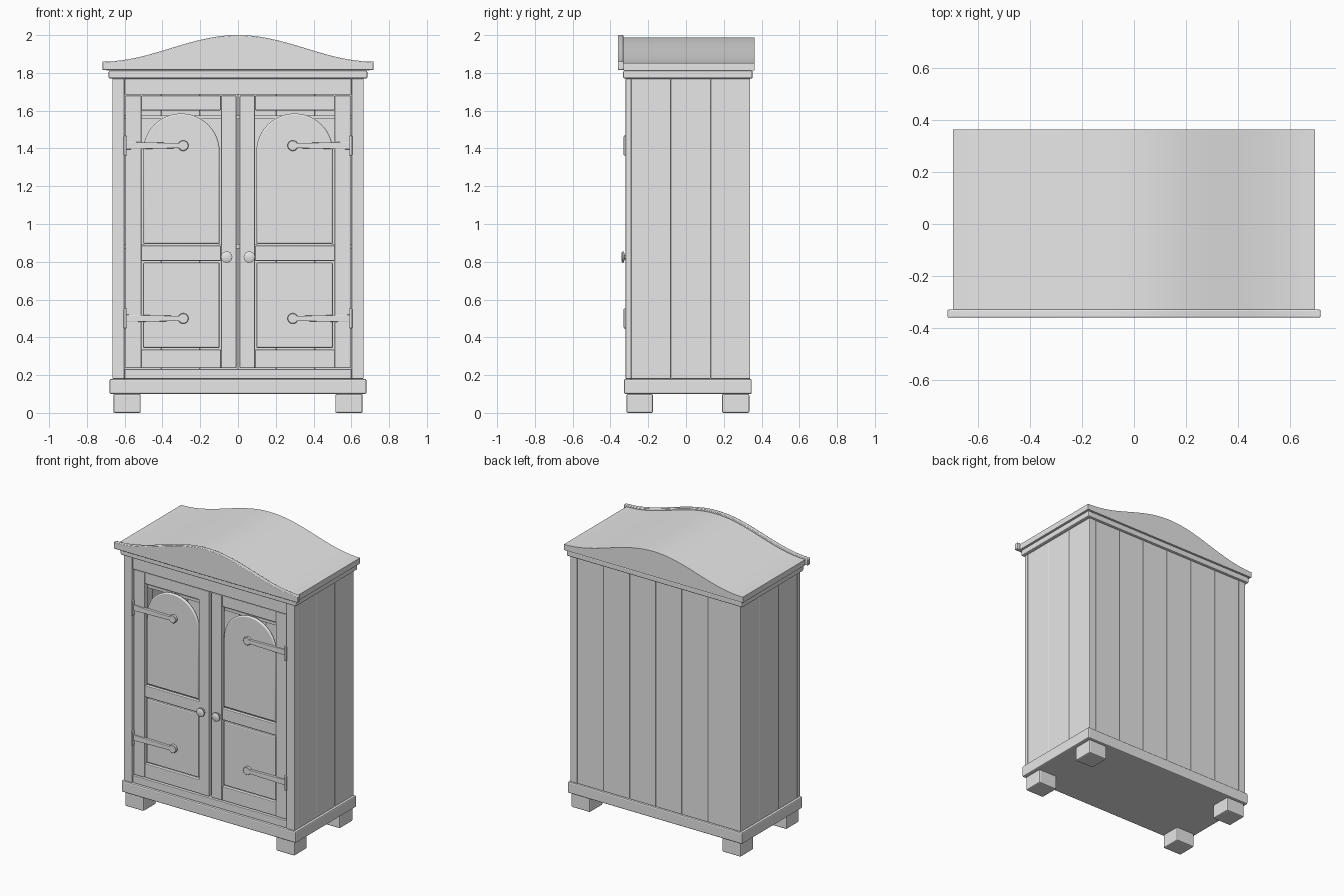
import bpy, bmesh, math

if "Cube" in bpy.data.objects:
    bpy.data.objects.remove(bpy.data.objects["Cube"])

grey = bpy.data.materials.new("plain_grey")
grey.use_nodes = True
grey.diffuse_color = (0.8, 0.8, 0.8, 1)
grey.node_tree.nodes["Principled BSDF"].inputs["Base Color"].default_value = (0.8, 0.8, 0.8, 1)


def finish(name, bm, bevel=0.0, smooth=False):
    bmesh.ops.recalc_face_normals(bm, faces=bm.faces)
    mesh = bpy.data.meshes.new(name)
    bm.to_mesh(mesh)
    bm.free()
    mesh.materials.append(grey)
    obj = bpy.data.objects.new(name, mesh)
    bpy.context.collection.objects.link(obj)
    if bevel:
        mod = obj.modifiers.new("soft_edges", "BEVEL")
        mod.width, mod.segments = bevel, 2
        mod.limit_method, mod.angle_limit = "ANGLE", math.radians(40)
    if smooth:
        bpy.ops.object.select_all(action="DESELECT")
        obj.select_set(True)
        bpy.context.view_layer.objects.active = obj
        bpy.ops.object.shade_smooth_by_angle(angle=math.radians(35))
    return obj


def box(name, x, y, z, bevel=0.005):
    bm = bmesh.new()
    bmesh.ops.create_cube(bm, size=1)
    for v in bm.verts:
        v.co = [(r[0] + r[1]) / 2 + c * (r[1] - r[0]) for r, c in zip((x, y, z), v.co)]
    return finish(name, bm, bevel)


def prism(name, outline, y0, y1, bevel=0.0, smooth=True):
    """Extrude an outline in the x-z plane from y0 to y1."""
    bm = bmesh.new()
    face = bm.faces.new([bm.verts.new((x, y0, z)) for x, z in outline])
    new = bmesh.ops.extrude_face_region(bm, geom=[face])["geom"]
    for v in new:
        if isinstance(v, bmesh.types.BMVert):
            v.co.y = y1
    return finish(name, bm, bevel, smooth)


def lathe(name, profile, x, z, steps=24):
    """Turn a (radius, y) profile about the y axis."""
    bm = bmesh.new()
    rings = []
    for r, y in profile:
        rings.append([bm.verts.new((x + r * math.cos(math.tau * i / steps), y,
                                    z + r * math.sin(math.tau * i / steps)))
                      for i in range(steps)])
    for a, b in zip(rings, rings[1:]):
        for i in range(steps):
            j = (i + 1) % steps
            bm.faces.new((a[i], a[j], b[j], b[i]))
    bm.faces.new(rings[0])
    bm.faces.new(rings[-1])
    return finish(name, bm, 0, True)


def span(s, a, b):
    return tuple(sorted((s * a, s * b)))


def crown(half, low, high, bottom, steps=40):
    """Outline with a flat bottom and a gentle wave on top."""
    pts = [(-half, bottom)]
    for i in range(steps + 1):
        t = -1 + 2 * i / steps
        pts.append((half * t, low + (high - low) * (1 + math.cos(math.pi * t)) / 2))
    return pts + [(half, bottom)]


# Feet, plinth and cornice
for s, side in ((1, "left"), (-1, "right")):
    for y, end in (((-0.315, -0.175), "front"), ((0.19, 0.335), "back")):
        box(f"{end}_{side}_foot", span(s, 0.515, 0.66), y, (0, 0.1), 0.008)
box("plinth", (-0.68, 0.68), (-0.328, 0.348), (0.1, 0.18), 0.008)
box("cornice", (-0.685, 0.685), (-0.333, 0.353), (1.77, 1.812), 0.008)

# Curved roof and the taller board at its front
prism("roof", crown(0.697, 1.852, 1.988, 1.812), -0.33, 0.363)
prism("crest_board", crown(0.718, 1.86, 2.0, 1.815), -0.36, -0.33, 0.004)

# Side planks with fine grooves, and corner stiles
side_cuts = (-0.29, -0.08, 0.13, 0.34)
for s, side in ((1, "left"), (-1, "right")):
    for i, (a, b) in enumerate(zip(side_cuts, side_cuts[1:])):
        box(f"{side}_side_plank_{i}", span(s, 0.61, 0.665), (a, b), (0.18, 1.77), 0.004)
    box(f"front_{side}_stile", span(s, 0.602, 0.665), (-0.32, -0.29), (0.18, 1.77), 0.004)

# Back planks
width = 1.22 / 6
for i in range(6):
    x = -0.61 + i * width
    box(f"back_plank_{i}", (x, x + width), (0.31, 0.338), (0.18, 1.77), 0.004)

# Front rails and inner shelves
box("top_front_rail", (-0.6, 0.6), (-0.315, -0.285), (1.685, 1.77), 0.004)
box("bottom_front_rail", (-0.6, 0.6), (-0.315, -0.285), (0.18, 0.232), 0.004)
box("middle_shelf", (-0.61, 0.61), (-0.26, 0.31), (0.87, 0.895), 0)
box("upper_shelf", (-0.61, 0.61), (-0.26, 0.31), (1.555, 1.575), 0)

# Doors
for s, side in ((1, "left"), (-1, "right")):
    door = f"{side}_door"
    deep = (-0.31, -0.275)
    box(f"{door}_outer_stile", span(s, 0.512, 0.596), deep, (0.237, 1.68))
    box(f"{door}_inner_stile", span(s, 0.009, 0.09), deep, (0.237, 1.68))
    for rail, z in (("bottom", (0.237, 0.335)), ("middle", (0.805, 0.885)), ("top", (1.602, 1.68))):
        box(f"{door}_{rail}_rail", span(s, 0.09, 0.512), (-0.307, -0.278), z)
    box(f"{door}_lower_panel", span(s, 0.097, 0.503), (-0.3, -0.28), (0.343, 0.796), 0.008)

    # Round-topped panel
    mid, r = 0.3, 0.203
    arch = [(s * (mid - r), 0.895), (s * (mid + r), 0.895)]
    for i in range(25):
        a = math.pi * i / 24
        arch.append((s * (mid + r * math.cos(a)), 1.382 + r * math.sin(a)))
    prism(f"{door}_arched_panel", arch, -0.3, -0.28, 0.008)

    # Strap hinges: barrel, tapering strap and round tip
    for z, level in ((0.5, "lower"), (1.415, "upper")):
        box(f"{door}_{level}_hinge_plate", span(s, 0.59, 0.606), (-0.33, -0.305),
            (z - 0.053, z + 0.053), 0.005)
        prism(f"{door}_{level}_strap", [(s * 0.597, z - 0.02), (s * 0.597, z + 0.02),
                                        (s * 0.3, z + 0.013), (s * 0.3, z - 0.013)],
              -0.319, -0.299, 0.003, False)
        lathe(f"{door}_{level}_strap_tip", [(0.028, -0.299), (0.028, -0.316), (0.025, -0.319)],
              s * 0.29, z)

    # Turned knob
    lathe(f"{door}_knob", [(0.022, -0.305), (0.022, -0.313), (0.012, -0.316), (0.012, -0.325),
                           (0.03, -0.329), (0.03, -0.336), (0.022, -0.341)], s * 0.06, 0.825)
